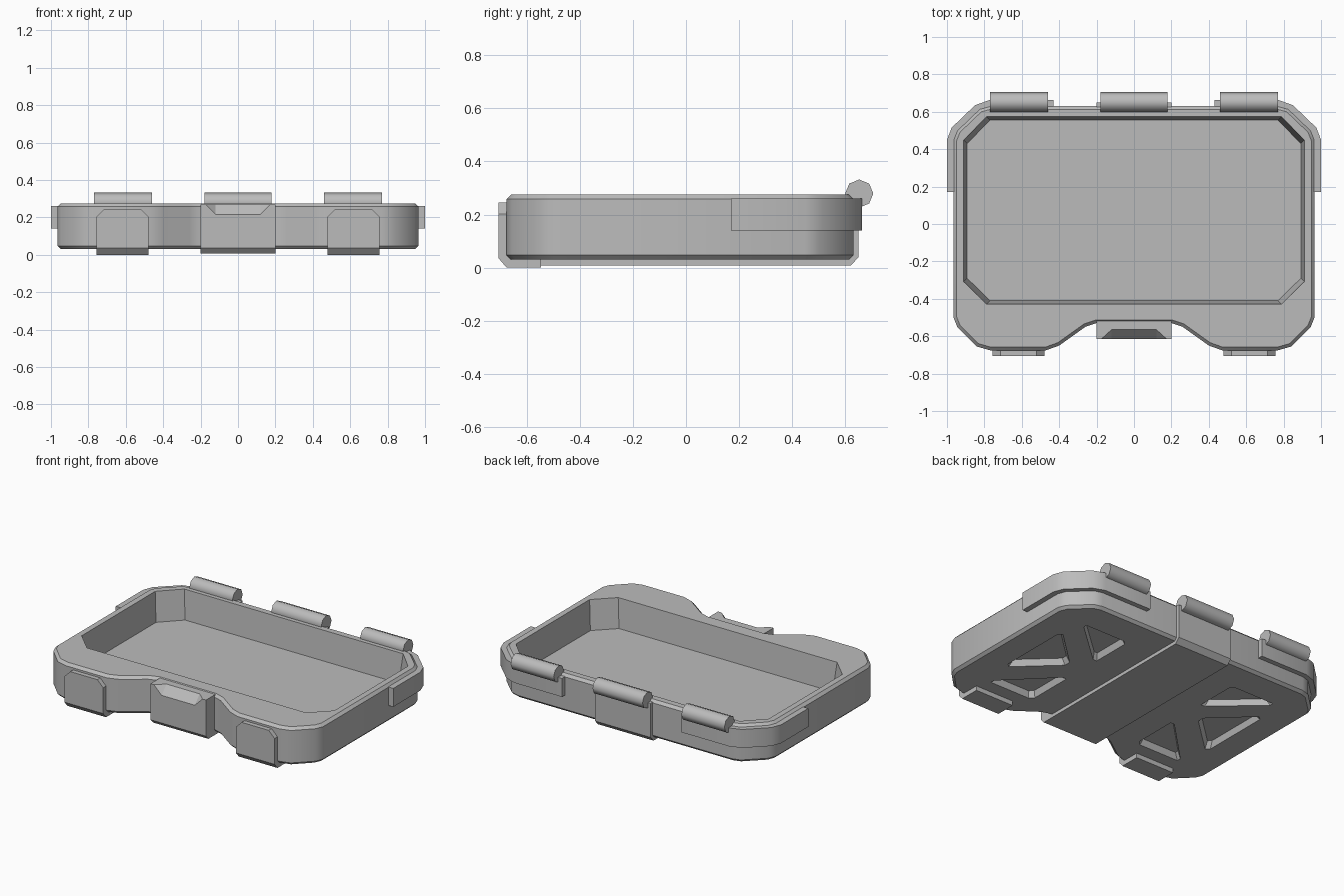
import bpy, bmesh, math
from mathutils import Vector

cube = bpy.data.objects.get("Cube")
if cube:
    bpy.data.objects.remove(cube, do_unlink=True)

GREY = (0.5, 0.5, 0.5, 1)
mat = bpy.data.materials.new("grey_plastic")
mat.use_nodes = True
mat.diffuse_color = GREY
mat.node_tree.nodes["Principled BSDF"].inputs["Base Color"].default_value = GREY


def finish(bm, name):
    """Turn a bmesh into an object with outward normals."""
    bmesh.ops.recalc_face_normals(bm, faces=bm.faces)
    me = bpy.data.meshes.new(name)
    bm.to_mesh(me)
    bm.free()
    me.materials.append(mat)
    ob = bpy.data.objects.new(name, me)
    bpy.context.collection.objects.link(ob)
    return ob


def prism(name, pts, lo, hi, axis="z", taper=0, bevel=0, pick=None):
    """Extrude a profile along x or z; taper shrinks the low end, bevel the picked edges."""
    bm = bmesh.new()
    place = (lambda a, b, t: (t, a, b)) if axis == "x" else (lambda a, b, t: (a, b, t))
    cy = sum(p[1] for p in pts) / len(pts)
    low = []
    for a, b in pts:
        if taper:
            a -= math.copysign(taper, a)
            b -= math.copysign(taper, b - cy)
        low.append(bm.verts.new(place(a, b, lo)))
    high = [bm.verts.new(place(a, b, hi)) for a, b in pts]
    bm.faces.new(low)
    bm.faces.new(high)
    for i in range(len(pts)):
        j = (i + 1) % len(pts)
        bm.faces.new((low[i], low[j], high[j], high[i]))
    bmesh.ops.recalc_face_normals(bm, faces=bm.faces)
    if bevel:
        edges = [e for e in bm.edges if pick(e.verts[0].co, e.verts[1].co)]
        bmesh.ops.bevel(bm, geom=edges, offset=bevel, segments=1,
                        affect="EDGES", clamp_overlap=True)
    return finish(bm, name)


def hull(name, pts):
    bm = bmesh.new()
    for p in pts:
        bm.verts.new(p)
    bmesh.ops.convex_hull(bm, input=bm.verts)
    return finish(bm, name)


def cut(ob, cutter):
    """Subtract the cutter and delete it."""
    cutter.hide_render = True
    mod = ob.modifiers.new("cut", "BOOLEAN")
    mod.operation = "DIFFERENCE"
    mod.solver = "EXACT"
    mod.object = cutter
    bpy.context.view_layer.objects.active = ob
    bpy.ops.object.modifier_apply(modifier=mod.name)
    bpy.data.objects.remove(cutter, do_unlink=True)


def smooth(ob, angle):
    bpy.ops.object.select_all(action="DESELECT")
    ob.select_set(True)
    bpy.context.view_layer.objects.active = ob
    bpy.ops.object.shade_smooth_by_angle(angle=math.radians(angle))


def mirrored(half):
    return half + [(-x, y) for x, y in reversed(half)]


def flat(a, b):
    return abs(a.z - b.z) < 1e-5


# tray body: outline with clipped corners and a scooped front
half = [(.2, -.53), (.26, -.55), (.4, -.65), (.47, -.675), (.77, -.675), (.84, -.655),
        (.945, -.55), (.965, -.5), (.965, .45), (.945, .5), (.825, .615), (.77, .63)]
body = prism("tray_body", mirrored(half), .03, .275, bevel=.017, pick=flat)

# tapered cavity
opening = mirrored([(.79, -.43), (.912, -.31), (.912, .45), (.79, .575)])
cavity = prism("cavity_cutter", opening, .085, .275, taper=.02)
top = [v for v in cavity.data.vertices if v.co.z > .2]
for v in top:
    v.co.z = .29
cut(body, cavity)

# triangular pockets under each half
pockets = [[(.79, -.3), (.79, .3), (.47, 0)],
           [(.77, .43), (.39, .43), (.39, .09)],
           [(.77, -.47), (.39, -.47), (.39, -.09)]]
for s in (1, -1):
    for tri in pockets:
        c = sum((Vector(p) for p in tri), Vector((0, 0))) / 3
        pts = []
        for p in tri:
            for q in tri:
                if p is not q:
                    pts.append(Vector(p).lerp(Vector(q), .08))
        wall = [(s * p.x, p.y, .0) for p in pts]
        roof = [(s * q.x, q.y, .068) for q in (p.lerp(c, .22) for p in pts)]
        cut(body, hull("pocket_cutter", wall + roof))
smooth(body, 32)

# centre strap running under the tray, with the front latch block
strap = prism("centre_strap", [(-.615, .27), (-.615, .035), (-.59, .008), (.62, .008),
                               (.65, .04), (.65, .262), (.61, .262), (.61, .05),
                               (-.5, .05), (-.5, .27)], -.2, .2, axis="x")
notch = [(s * x, y, z) for s in (1, -1)
         for x, y, z in ((.285, -.665, .325), (.12, -.515, .325), (.12, -.665, .16))]
cut(strap, hull("notch_cutter", notch))

# front feet pads, wrapping under the tray, with clipped upper corners
pad = [(-.705, .245), (-.705, .035), (-.675, 0), (-.545, 0),
       (-.545, .04), (-.655, .04), (-.655, .245)]


def pad_corner(a, b):
    return min(a.z, b.z) > .24 and abs(a.x - b.x) < 1e-5


# rear corner guards
guard = [(1, .17), (1, .45), (.975, .515), (.85, .635), (.775, .662), (.43, .662),
         (.43, .605), (.8, .605), (.94, .46), (.94, .17)]


def hinge(name, x0, x1):
    ring = [(.652 + .053 * math.sin(k * math.pi / 4), .279 + .053 * math.cos(k * math.pi / 4))
            for k in range(8)]
    smooth(prism(name, ring, x0, x1, axis="x"), 50)


hinge("hinge_barrel_centre", -.18, .18)
for side, s in (("left", 1), ("right", -1)):
    ends = sorted((s * .478, s * .757))
    prism("front_pad_" + side, pad, *ends, axis="x", bevel=.042, pick=pad_corner)
    g = prism("corner_guard_" + side, [(s * x, y) for x, y in guard], .14, .26)
    smooth(g, 32)
    hinge("hinge_barrel_" + side, *sorted((s * .46, s * .77)))
